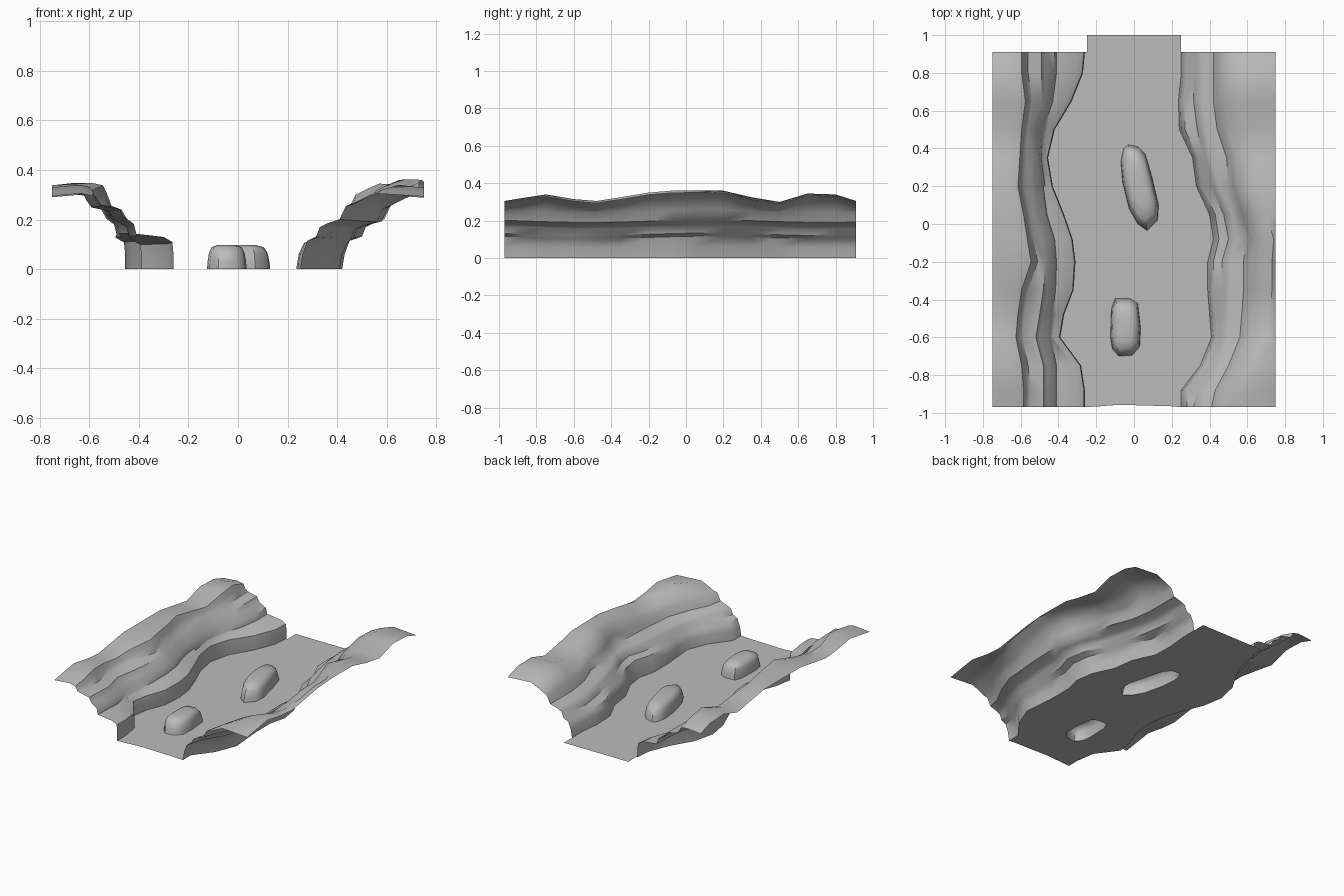
import bpy, bmesh, math
from mathutils import Vector

cube = bpy.data.objects.get("Cube")
if cube:
    bpy.data.objects.remove(cube, do_unlink=True)

stone = bpy.data.materials.new("grey_stone")
stone.use_nodes = True
grey = (0.5, 0.5, 0.5, 1)
stone.diffuse_color = grey
stone.node_tree.nodes["Principled BSDF"].inputs["Base Color"].default_value = grey


def finish(name, bm, up=True):
    """Turn a bmesh sheet into a smooth object facing upwards."""
    bm.normal_update()
    if up and sum(f.normal.z * f.calc_area() for f in bm.faces) < 0:
        bmesh.ops.reverse_faces(bm, faces=bm.faces)
    mesh = bpy.data.meshes.new(name)
    bm.to_mesh(mesh)
    bm.free()
    mesh.materials.append(stone)
    obj = bpy.data.objects.new(name, mesh)
    bpy.context.collection.objects.link(obj)
    bpy.ops.object.select_all(action='DESELECT')
    obj.select_set(True)
    bpy.context.view_layer.objects.active = obj
    bpy.ops.object.shade_smooth_by_angle(angle=math.radians(45))
    return obj


def skin(bm, rows, closed=False):
    """Join neighbouring rows of points with quads."""
    grid = [[bm.verts.new(p) for p in row] for row in rows]
    for a, b in zip(grid, grid[1:]):
        n = len(a)
        for i in range(n if closed else n - 1):
            j = (i + 1) % n
            bm.faces.new((a[i], a[j], b[j], b[i]))
    return grid


# Stations along the canyon and the height of the rim at each
stations = [-.97, -.88, -.75, -.6, -.48, -.35, -.2, -.08, .05, .2, .35, .5, .65, .8, .91]
rim = [.305, .32, .34, .315, .305, .325, .35, .36, .362, .36, .325, .3, .345, .34, .305]

# Distance of each cliff base from the centre line
left_foot = [.26, .26, .28, .39, .37, .32, .31, .325, .37, .43, .455, .42, .33, .27, .26]
left_low = [.42, .42, .42, .45, .44, .425, .42, .43, .47, .49, .5, .49, .44, .42, .42]
left_mid = [.47, .47, .47, .51, .49, .47, .46, .48, .52, .53, .53, .54, .48, .48, .48]
left_high = [.57, .57, .58, .61, .6, .58, .53, .55, .57, .6, .59, .58, .56, .58, .58]
right_foot = [.25, .25, .35, .41, .4, .39, .39, .42, .4, .33, .31, .24, .235, .25, .25]
right_low = [.33, .35, .42, .47, .47, .48, .48, .515, .49, .42, .38, .35, .33, .33, .33]
right_high = [.42, .44, .51, .57, .58, .59, .59, .6, .56, .51, .5, .45, .43, .43, .43]
edge = [.75] * len(stations)

# Each wall row: guide line, outward shift, height (rows marked True follow the rim)
left_rows = [(left_foot, 0, 0, False), (left_foot, 0, .06, False), (left_foot, .005, .105, False),
             (left_foot, .04, .125, False), (left_low, -.01, .138, False), (left_low, 0, .178, False),
             (left_mid, -.01, .205, False), (left_mid, .01, .24, False), (left_high, -.02, .255, False),
             (left_high, 0, -.04, True), (left_high, .015, -.01, True), (left_high, .06, 0, True),
             (edge, 0, -.01, True)]
right_rows = [(right_foot, 0, 0, False), (right_foot, .01, .06, False), (right_foot, .03, .11, False),
              (right_low, -.015, .127, False), (right_low, 0, .165, False), (right_low, .03, .18, False),
              (right_high, -.01, .197, False), (right_high, .015, .25, False), (right_high, .045, -.045, True),
              (right_high, .09, -.022, True), (right_high, .14, 0, True), (edge, 0, -.012, True)]


def wall(name, rows, side, top):
    points = []
    for guide, shift, height, follows in rows:
        row = []
        for x, y, r in zip(guide, stations, rim):
            wave = .007 * math.sin(5 * y + 1) if height > .1 else 0
            z = min(r, top) + height if follows else height + wave
            row.append((side * min(x + shift, .75), y, z))
        points.append(row)
    bm = bmesh.new()
    skin(bm, points)
    finish(name, bm)


wall("left_hand_cliff", left_rows, -1, .348)
wall("right_hand_cliff", right_rows, 1, .365)

# Boulder outlines on the canyon floor
boulders = {
    "back_boulder": [(-.03, .42), (.02, .41), (.06, .37), (.095, .25), (.13, .1), (.125, .02), (.07, -.035),
                     (.02, .0), (-.025, .08), (-.06, .22), (-.07, .33), (-.055, .4)],
    "front_boulder": [(-.1, -.395), (-.02, -.395), (.02, -.42), (.035, -.55), (.03, -.65), (-.01, -.695),
                      (-.08, -.7), (-.115, -.66), (-.125, -.6), (-.12, -.45)],
}

# Hollow boulders, open at the bottom
for name, outline in boulders.items():
    centre = sum((Vector(p) for p in outline), Vector((0, 0))) / len(outline)
    rings = []
    for scale, z in ((1, 0), (.97, .03), (.9, .065), (.76, .088), (.45, .097)):
        flat = [centre + (Vector(p) - centre) * scale for p in outline]
        rings.append([(p.x, p.y, z) for p in flat])
    bm = bmesh.new()
    grid = skin(bm, rings, closed=True)
    bm.faces.new(grid[-1])
    finish(name, bm)

# Flat floor between the cliffs, with an opening under each boulder
border = [(-x, y) for x, y in zip(left_foot, stations)]
border += [(-.25, .91), (-.25, 1), (.25, 1)]
border += [(x, y) for x, y in reversed(list(zip(right_foot, stations)))]
border += [(.2, -.965), (-.08, -.957), (-.18, -.965)]
bm = bmesh.new()
edges = []
for loop in [border, *boulders.values()]:
    verts = [bm.verts.new((x, y, 0)) for x, y in loop]
    edges += [bm.edges.new((a, b)) for a, b in zip(verts, verts[1:] + verts[:1])]
bmesh.ops.triangle_fill(bm, use_beauty=True, use_dissolve=False, edges=edges, normal=(0, 0, 1))
bmesh.ops.recalc_face_normals(bm, faces=bm.faces)
finish("canyon_floor", bm)
